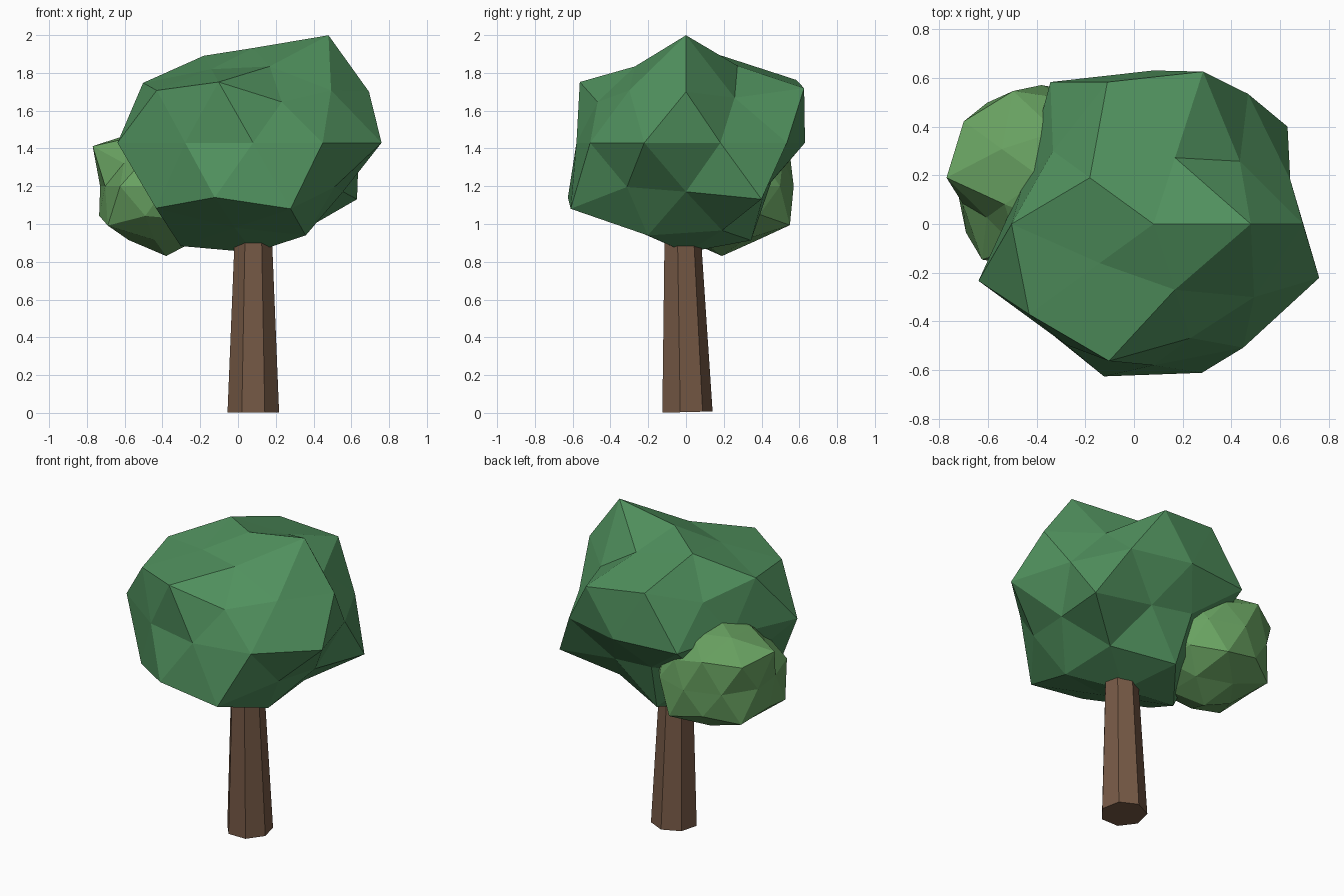
import bpy, bmesh, math
from mathutils import Vector

if "Cube" in bpy.data.objects:
    bpy.data.objects.remove(bpy.data.objects["Cube"])


def finish(bm, name, colour):
    mesh = bpy.data.meshes.new(name)
    bm.to_mesh(mesh)
    bm.free()
    obj = bpy.data.objects.new(name, mesh)
    bpy.context.collection.objects.link(obj)
    mat = bpy.data.materials.new(name + "_colour")
    mat.diffuse_color = (*colour, 1)
    mat.use_nodes = True
    mat.node_tree.nodes["Principled BSDF"].inputs["Base Color"].default_value = mat.diffuse_color
    mesh.materials.append(mat)
    return obj


def foliage(name, centre, rings, colour):
    """Faceted icosphere; each ring is (unit height, first angle, radii round the ring)."""
    bm = bmesh.new()
    bmesh.ops.create_icosphere(bm, subdivisions=2, radius=1)
    moves = []
    for h, start, radii in rings:
        w = math.sqrt(1 - h * h)
        for i, r in enumerate(radii):
            a = math.radians(start + 360 * i / len(radii))
            d = Vector((w * math.cos(a), w * math.sin(a), h))
            moves.append((max(bm.verts, key=lambda v: v.co.dot(d)), d * r))
    for v, p in moves:
        v.co = Vector((p.x, p.y, p.z * 0.88))  # slightly squashed
    obj = finish(bm, name, colour)
    obj.location = centre
    return obj


# Main crown
foliage("crown", (0.08, 0, 1.43), [
    (1, 0, [.57]),
    (.851, 0, [.76, .545, .615, .52, .54]),
    (.526, 36, [.515, .72, .685, .695, .60]),
    (.447, 0, [.686, .735, .57, .705, .55]),
    (0, 18, [.59, .66, .63, .72, .56, .755, .612, .58, .627, .715]),
    (-.447, 36, [.76, .53, .58, .735, .595]),
    (-.526, 0, [.56, .52, .55, .748, .755]),
    (-.851, 36, [.62, .69, .73, .60, .655]),
    (-1, 0, [.66]),
], (.08, .28, .11))

# Small side clump
foliage("side_clump", (-0.38, 0.19, 1.2), [
    (1, 0, [.36]),
    (.851, 0, [.38, .38, .382, .355, .38]),
    (.526, 36, [.38, .44, .458, .36, .38]),
    (.447, 0, [.38, .38, .44, .31, .38]),
    (0, 18, [.38, .38, .38, .38, .368, .34, .415, .38, .38, .38]),
    (-.447, 36, [.38, .40, .397, .40, .38]),
    (-.526, 0, [.38, .445, .44, .45, .38]),
    (-.851, 36, [.38, .38, .38, .38, .38]),
    (-1, 0, [.42]),
], (.14, .36, .12))

# Seven-sided tapering trunk, leaning slightly forward
bpy.ops.mesh.primitive_cone_add(vertices=7, radius1=0.14, radius2=0.094, depth=1.1,
                                location=(0.081, -0.013, 0.554), rotation=(0.025, 0, 0))
trunk = bpy.context.object
trunk.name = "trunk"
bark = bpy.data.materials.new("bark")
bark.diffuse_color = (.18, .10, .06, 1)
bark.use_nodes = True
bark.node_tree.nodes["Principled BSDF"].inputs["Base Color"].default_value = bark.diffuse_color
trunk.data.materials.append(bark)
